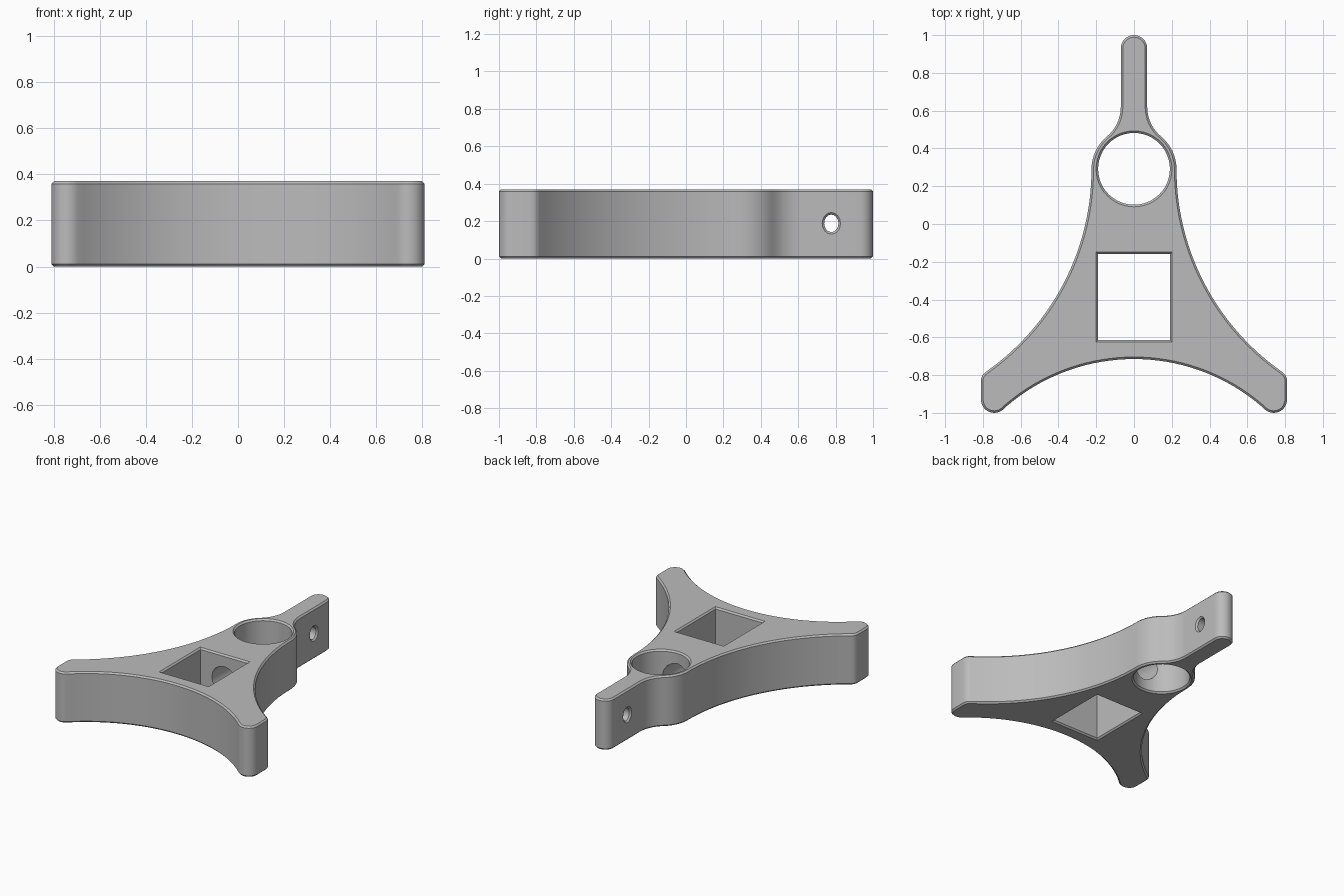
import bpy, bmesh
from math import sin, cos, pi, radians
from mathutils import Matrix

cube = bpy.data.objects.get("Cube")
if cube:
    bpy.data.objects.remove(cube)

HEIGHT, CHAMFER, OVER = 0.37, 0.011, 0.02

grey = bpy.data.materials.new("plain grey")
grey.use_nodes = True
grey.diffuse_color = (0.5, 0.5, 0.5, 1)
grey.node_tree.nodes["Principled BSDF"].inputs["Base Color"].default_value = (0.5, 0.5, 0.5, 1)


def arc(cx, cy, r, a0, a1, n):
    angles = [radians(a0 + (a1 - a0) * i / n) for i in range(n + 1)]
    return [(cx + r * cos(a), cy + r * sin(a)) for a in angles]


def finish(name, bm):
    bmesh.ops.recalc_face_normals(bm, faces=bm.faces[:])
    mesh = bpy.data.meshes.new(name)
    bm.to_mesh(mesh)
    bm.free()
    mesh.materials.append(grey)
    obj = bpy.data.objects.new(name, mesh)
    bpy.context.collection.objects.link(obj)
    return obj


def loft(name, rings, matrix=Matrix()):
    """Closed solid through rings of equal point count."""
    bm = bmesh.new()
    loops = [[bm.verts.new(matrix @ Matrix.Translation(p).translation) for p in ring] for ring in rings]
    for a, b in zip(loops, loops[1:]):
        for i in range(len(a)):
            j = (i + 1) % len(a)
            bm.faces.new((a[i], a[j], b[j], b[i]))
    bm.faces.new(loops[0])
    bm.faces.new(loops[-1])
    return finish(name, bm)


def flared(name, shape, hx, hy, length, matrix):
    """Cutter along local z whose two ends flare to chamfer the rim."""
    rings = []
    for z, grow in ((-OVER, CHAMFER + OVER), (CHAMFER, 0),
                    (length - CHAMFER, 0), (length + OVER, CHAMFER + OVER)):
        rings.append([(x * (hx + grow), y * (hy + grow), z) for x, y in shape])
    return loft(name, rings, matrix)


# Body outline, +x half from the neck tip down to the front arc
half = arc(0, 0.93, 0.07, 90, 0, 8)
half += arc(0.274, 0.62, 0.204, 180, 230.3, 8)
half += arc(0, 0.29, 0.225, 50.3, 0, 8)[1:]
half += arc(1.534, 0.29, 1.309, 180, 235, 28)[1:]
half += arc(0.755, -0.83, 0.055, 54, 0, 5)
half += arc(0.74, -0.93, 0.07, 0, -130, 10)
half += arc(0, -1.75, 1.035, 47.5, 90, 18)[1:]
outline = half + [(-x, y) for x, y in reversed(half[1:-1])]

# Extruded body with chamfered top and bottom rims
bm = bmesh.new()
base = bm.faces.new([bm.verts.new((x, y, 0)) for x, y in outline])
ext = bmesh.ops.extrude_face_region(bm, geom=[base], use_keep_orig=True)
for v in ext["geom"]:
    if isinstance(v, bmesh.types.BMVert):
        v.co.z = HEIGHT
bmesh.ops.recalc_face_normals(bm, faces=bm.faces[:])
rims = [e for e in bm.edges if abs(e.verts[0].co.z - e.verts[1].co.z) < 1e-4]
bmesh.ops.bevel(bm, geom=rims, offset=CHAMFER, segments=1, affect='EDGES')
body = finish("three_arm_body", bm)

# Cutters for the openings
circle = arc(0, 0, 1, 0, 360, 48)[:-1]
small_circle = arc(0, 0, 1, 0, 360, 16)[:-1]
square = [(-1, -1), (1, -1), (1, 1), (-1, 1)]
along_x = Matrix.Rotation(pi / 2, 4, 'Y')
along_y = Matrix.Rotation(-pi / 2, 4, 'X')
cutters = [
    flared("round_opening", circle, 0.19, 0.19, HEIGHT, Matrix.Translation((0, 0.292, 0))),
    flared("square_opening", square, 0.19, 0.227, HEIGHT, Matrix.Translation((0, -0.387, 0))),
    flared("neck_pin_hole", small_circle, 0.047, 0.038, 0.14,
           Matrix.Translation((-0.07, 0.777, 0.188)) @ along_x),
    loft("inner_bore", [[(x * 0.1, y * 0.1, z) for x, y in small_circle] for z in (0, 0.55)],
         Matrix.Translation((0, -0.3, HEIGHT / 2)) @ along_y),
]

bpy.context.view_layer.objects.active = body
for cutter in cutters:
    cutter.hide_render = True
    mod = body.modifiers.new(cutter.name, 'BOOLEAN')
    mod.operation = 'DIFFERENCE'
    mod.solver = 'EXACT'
    mod.object = cutter
    bpy.ops.object.modifier_apply(modifier=mod.name)
for cutter in cutters:
    bpy.data.objects.remove(cutter)

# Smooth curved walls, crisp chamfers
bpy.ops.object.select_all(action='DESELECT')
body.select_set(True)
bpy.ops.object.shade_smooth_by_angle(angle=radians(28))
